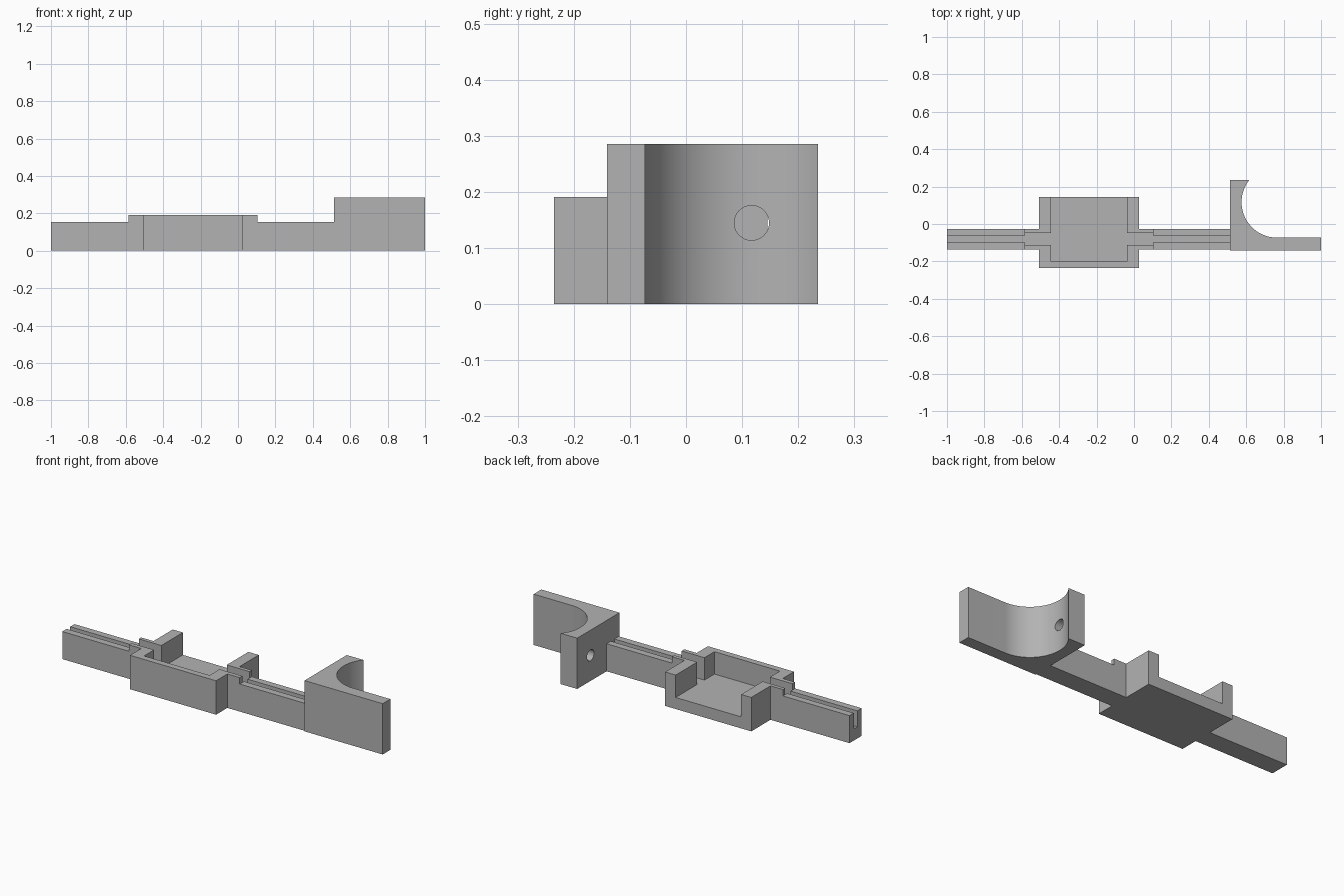
import bpy, bmesh, math
from mathutils import Matrix

if "Cube" in bpy.data.objects:
    bpy.data.objects.remove(bpy.data.objects["Cube"])

grey = bpy.data.materials.new("plain_grey")
grey.diffuse_color = (0.45, 0.45, 0.45, 1)
grey.use_nodes = True
grey.node_tree.nodes["Principled BSDF"].inputs["Base Color"].default_value = grey.diffuse_color


def prism(name, outline, lo, hi, axis="Z"):
    """Extrude a 2D outline: (x, y) along z, or (y, z) along x."""
    bm = bmesh.new()
    put = (lambda a, b, t: (a, b, t)) if axis == "Z" else (lambda a, b, t: (t, a, b))
    face = bm.faces.new([bm.verts.new(put(a, b, lo)) for a, b in outline])
    top = bmesh.ops.extrude_face_region(bm, geom=[face])["geom"]
    bmesh.ops.translate(bm, vec=put(0, 0, hi - lo),
                        verts=[v for v in top if isinstance(v, bmesh.types.BMVert)])
    bmesh.ops.recalc_face_normals(bm, faces=bm.faces)
    me = bpy.data.meshes.new(name)
    bm.to_mesh(me)
    bm.free()
    me.materials.append(grey)
    ob = bpy.data.objects.new(name, me)
    bpy.context.collection.objects.link(ob)
    return ob


def rect(x0, x1, y0, y1):
    return [(x0, y0), (x1, y0), (x1, y1), (x0, y1)]


def cut(ob, cutter):
    cutter.hide_render = True
    cutter.hide_viewport = True
    mod = ob.modifiers.new("cut", "BOOLEAN")
    mod.object, mod.operation, mod.solver = cutter, "DIFFERENCE", "EXACT"


def arc(cx, cy, r, a0, a1, n):
    return [(cx + r * math.cos(a0 + (a1 - a0) * i / n),
             cy + r * math.sin(a0 + (a1 - a0) * i / n)) for i in range(n + 1)]


Y0, Y1 = -0.135, -0.026      # rail width
FLOOR = 0.065                # floor of tray and grooves

# Grooved rails either side of the tray
groove = [(Y0, 0), (Y1, 0), (Y1, 0.155), (-0.064, 0.155), (-0.064, FLOOR),
          (-0.096, FLOOR), (-0.096, 0.155), (Y0, 0.155)]
prism("left_rail", groove, -1.0, -0.585, "X")
prism("right_rail", groove, 0.105, 0.513, "X")

# Tray with a short collar on each side
tray = prism("tray", [(-0.508, -0.235), (0.028, -0.235), (0.028, Y0), (0.105, Y0),
                      (0.105, Y1), (0.028, Y1), (0.028, 0.145), (-0.508, 0.145),
                      (-0.508, Y1), (-0.585, Y1), (-0.585, Y0), (-0.508, Y0)], 0, 0.191)
# Pocket open at the back, joined with the wide slot through both collars
cut(tray, prism("pocket_cutter", [(-0.445, -0.2), (-0.037, -0.2), (-0.037, -0.111),
                                  (0.2, -0.111), (0.2, -0.047), (-0.037, -0.047),
                                  (-0.037, 0.3), (-0.445, 0.3), (-0.445, -0.047),
                                  (-0.7, -0.047), (-0.7, -0.111), (-0.445, -0.111)],
                FLOOR, 0.4))

# Clamp half with a concave round seat
CX, CY, R = 0.765, 0.117, 0.19
end = math.asin((0.235 - CY) / R)
seat = arc(CX, CY, R, 1.5 * math.pi, math.pi - end, 40)
clamp = prism("clamp", [(0.513, -0.141), (1.0, -0.141), (1.0, CY - R)] + seat
              + [(0.513, 0.235)], 0, 0.286)
# Screw hole through the clamp wall
cut(clamp, prism("hole_cutter", arc(CY, 0.145, 0.031, 0, 2 * math.pi * 31 / 32, 31),
                 0.45, 0.7, "X"))

# Bake the cuts, drop the cutters and smooth the round surfaces
for ob in (tray, clamp):
    dg = bpy.context.evaluated_depsgraph_get()
    me = bpy.data.meshes.new_from_object(ob.evaluated_get(dg))
    cutters = [m.object for m in ob.modifiers]
    ob.modifiers.clear()
    ob.data = me
    for c in cutters:
        bpy.data.objects.remove(c)
bpy.ops.object.select_all(action="DESELECT")
clamp.select_set(True)
bpy.context.view_layer.objects.active = clamp
bpy.ops.object.shade_smooth_by_angle(angle=math.radians(30))
